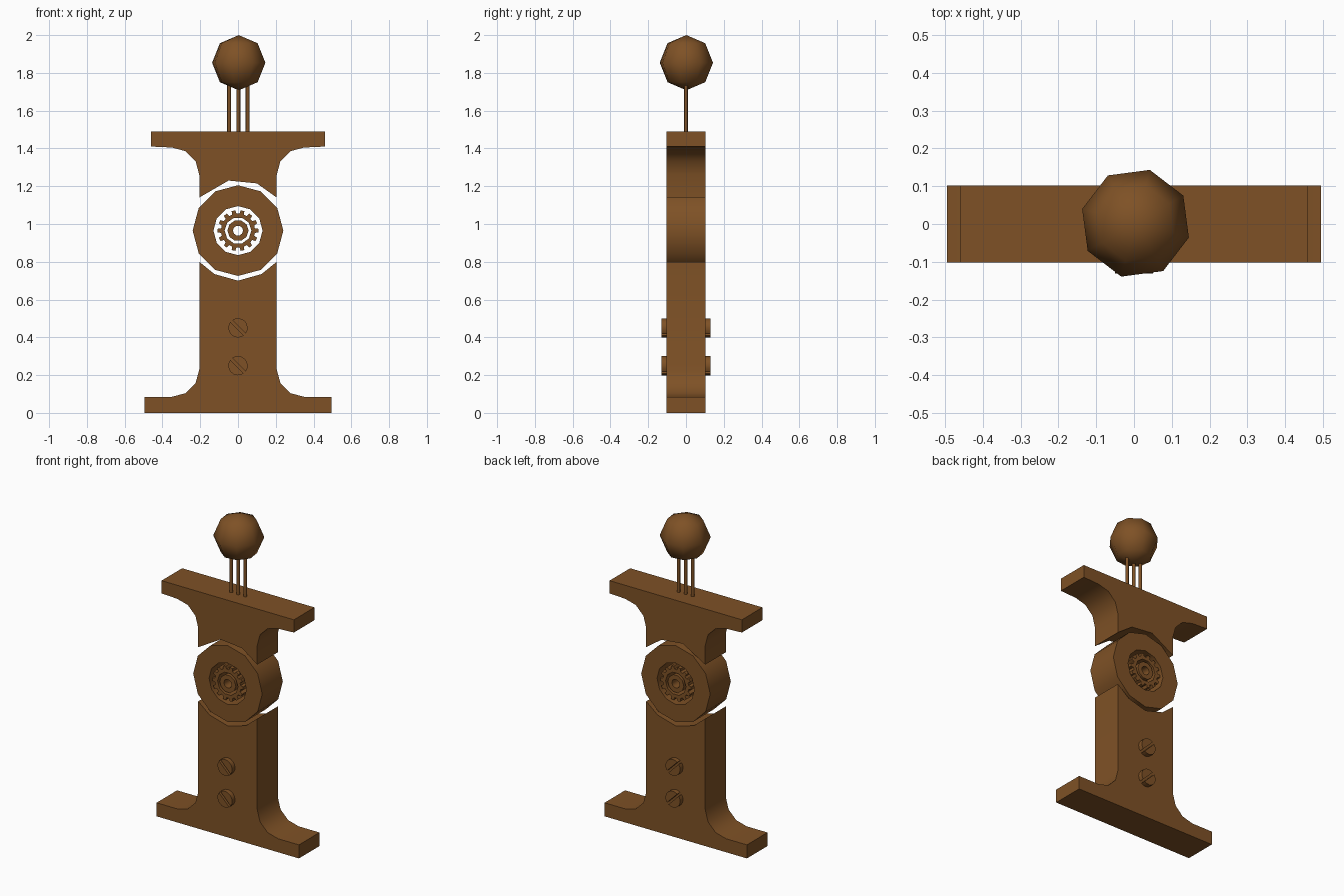
import bpy, bmesh, math
from math import cos, sin, pi, radians

if "Cube" in bpy.data.objects:
    bpy.data.objects.remove(bpy.data.objects["Cube"])

brown = bpy.data.materials.new("brown")
brown.diffuse_color = (0.21, 0.083, 0.019, 1)
brown.use_nodes = True
brown.node_tree.nodes["Principled BSDF"].inputs["Base Color"].default_value = brown.diffuse_color


def finish(ob, angle=40):
    ob.data.materials.clear()
    ob.data.materials.append(brown)
    bpy.ops.object.select_all(action='DESELECT')
    ob.select_set(True)
    bpy.context.view_layer.objects.active = ob
    bpy.ops.object.shade_smooth_by_angle(angle=radians(angle))


def plate(name, loops, half_depth=0.102):
    """Filled front-view outline (x, z), with holes, extruded along y."""
    cu = bpy.data.curves.new(name, 'CURVE')
    cu.dimensions, cu.fill_mode, cu.extrude = '2D', 'BOTH', half_depth
    for pts in loops:
        sp = cu.splines.new('POLY')
        sp.points.add(len(pts) - 1)
        for p, (x, z) in zip(sp.points, pts):
            p.co = (x, z, 0, 1)
        sp.use_cyclic_u = True
    ob = bpy.data.objects.new(name, cu)
    bpy.context.collection.objects.link(ob)
    ob.rotation_euler = (pi / 2, 0, 0)
    bpy.ops.object.select_all(action='DESELECT')
    ob.select_set(True)
    bpy.context.view_layer.objects.active = ob
    bpy.ops.object.convert(target='MESH')
    ob = bpy.context.object
    bm = bmesh.new()
    bm.from_mesh(ob.data)
    bmesh.ops.remove_doubles(bm, verts=bm.verts, dist=1e-5)
    bmesh.ops.recalc_face_normals(bm, faces=bm.faces)
    bm.to_mesh(ob.data)
    bm.free()
    finish(ob)
    return ob


def arc(cx, cz, r, a0, a1, n):
    return [(cx + r * cos(radians(a0 + (a1 - a0) * i / n)),
             cz + r * sin(radians(a0 + (a1 - a0) * i / n))) for i in range(n + 1)]


def circle(cx, cz, r, n):
    return arc(cx, cz, r, 0, 360, n)[:-1]


def mirrored(right):
    return [(-x, z) for x, z in reversed(right)]


# Lower column with flared foot and a scooped top
right = [(0.495, 0), (0.495, 0.085)] + arc(0.35, 0.23, 0.145, 270, 180, 3) + [(0.205, 0.80)]
scoop = [(0.125, 0.735), (0, 0.70), (-0.125, 0.735)]
plate("lower_column", [right + scoop + mirrored(right)])

# Upper bracket with flared top plate and a scooped underside
right = [(0.205, 1.14)] + arc(0.35, 1.26, 0.145, 180, 90, 3) + [(0.46, 1.41), (0.46, 1.49)]
scoop = [(-0.05, 1.23), (0.1, 1.215)]
plate("upper_bracket", [right + mirrored(right) + scoop])

# Pivot: outer ring, toothed gear, hub
CZ = 0.965
plate("pivot_ring", [circle(0, CZ, 0.24, 12), circle(0, CZ, 0.13, 12)])
TEETH = 14
teeth = []
for i in range(TEETH):
    for f, r in ((-0.3, 0.09), (-0.2, 0.108), (0.2, 0.108), (0.3, 0.09)):
        a = (i + f) * 2 * pi / TEETH
        teeth.append((r * cos(a), CZ + r * sin(a)))
plate("pivot_gear", [teeth, circle(0, CZ, 0.071, 10)])
plate("pivot_hub", [circle(0, CZ, 0.056, 10), circle(0, CZ, 0.027, 10)])

# Slotted screws: two half discs with a diagonal gap, through both sides
for i, z in enumerate((0.25, 0.45)):
    for j, turn in enumerate((-45, 135)):
        half = arc(0, z, 0.051, turn + 8, turn + 172, 8)
        plate(f"screw_{i + 1}_half_{j + 1}", [half], 0.131)

# Three thin rods carrying the knob
for i, x in enumerate((-0.047, 0.002, 0.051)):
    bpy.ops.mesh.primitive_cylinder_add(vertices=8, radius=0.01, depth=0.34, location=(x, 0, 1.64))
    bpy.context.object.name = f"rod_{i + 1}"
    finish(bpy.context.object, 50)

# Round knob
bpy.ops.mesh.primitive_uv_sphere_add(segments=8, ring_count=4, radius=0.146,
                                     location=(0.004, 0.002, 1.854), rotation=(0, 0, radians(-15)))
bpy.context.object.name = "knob"
finish(bpy.context.object, 80)
